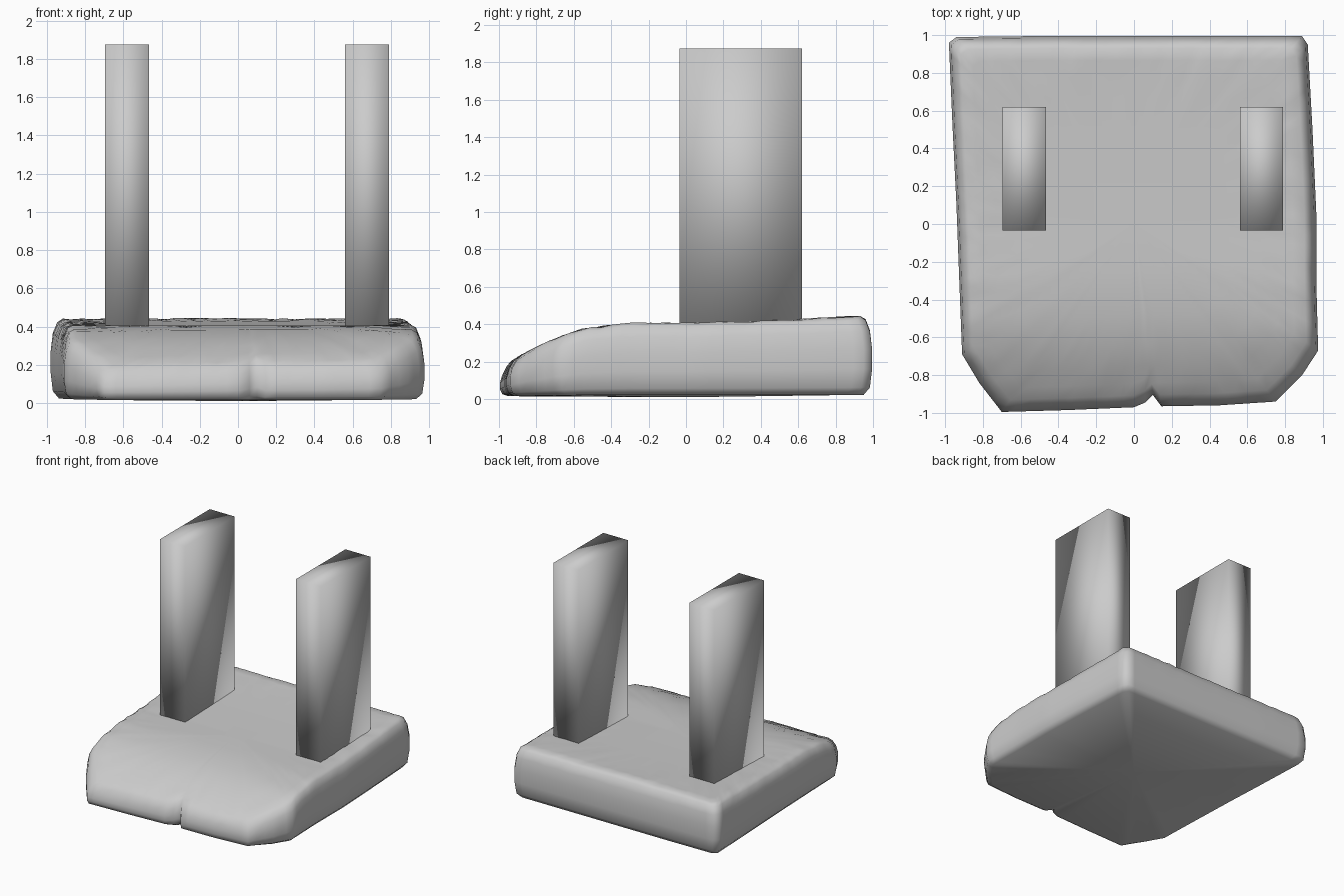
import bpy, bmesh, math, random
from mathutils import Vector

if "Cube" in bpy.data.objects:
    bpy.data.objects.remove(bpy.data.objects["Cube"])

random.seed(4)


def finish(name, bm):
    bmesh.ops.recalc_face_normals(bm, faces=bm.faces)
    mesh = bpy.data.meshes.new(name)
    bm.to_mesh(mesh)
    bm.free()
    obj = bpy.data.objects.new(name, mesh)
    bpy.context.collection.objects.link(obj)
    mesh.polygons.foreach_set("use_smooth", [True] * len(mesh.polygons))
    return obj


def lerp_table(table, v):
    if v <= table[0][0]:
        return table[0][1]
    for (a, fa), (b, fb) in zip(table, table[1:]):
        if v <= b:
            return fa + (fb - fa) * (v - a) / (b - a)
    return table[-1][1]


# Slab plan outline, with a small notch in the front edge
OUTLINE = [(-0.70, -0.995), (-0.35, -0.985), (0.0, -0.97), (0.06, -0.945), (0.10, -0.905),
           (0.145, -0.965), (0.45, -0.96), (0.75, -0.94), (0.89, -0.80), (0.975, -0.67),
           (0.965, -0.3), (0.965, 0.06), (0.945, 0.5), (0.92, 0.95), (0.89, 0.995),
           (0.45, 0.995), (-0.1, 0.995), (-0.5, 0.995), (-0.94, 0.99), (-0.98, 0.96),
           (-0.96, 0.5), (-0.94, 0.1), (-0.925, -0.3), (-0.91, -0.69), (-0.82, -0.84)]
# Top surface height along y: sloping nose, then nearly level
HEIGHT = [(-1.0, 0.13), (-0.95, 0.19), (-0.88, 0.235), (-0.72, 0.315), (-0.55, 0.375),
          (-0.3, 0.405), (0.0, 0.405), (0.5, 0.42), (0.88, 0.44), (1.0, 0.44)]
# Rings as (inset distance, fraction of local height)
RINGS = [(0.045, 0.03), (0.012, 0.12), (0.0, 0.35), (0.0, 0.6), (0.012, 0.82),
         (0.035, 0.96), (0.065, 1), (0.13, 1), (0.22, 1), (0.33, 1), (0.5, 1), (0.75, 1)]


def resample(points, step=0.06):
    out = []
    for i, p in enumerate(points):
        a, b = Vector(p), Vector(points[(i + 1) % len(points)])
        n = max(1, round((b - a).length / step))
        out += [a.lerp(b, k / n) for k in range(n)]
    return out


def make_slab():
    plan = resample(OUTLINE)
    bm = bmesh.new()
    rings = []
    for inset, frac in RINGS:
        ring = []
        for p in plan:
            x, y = p.x * (1 - inset), p.y * (1 - inset)
            if inset > 0.2 and y < -0.5 and abs(p.x - 0.08) < 0.08:
                y = -0.96 * (1 - inset)        # notch fades out inwards
            h = lerp_table(HEIGHT, y)
            z = 0.01 + frac * (h - 0.01)
            jitter = 0.005 if 0 < inset < 0.3 and frac > 0.2 else 0.0
            z += random.uniform(-jitter, jitter)
            ring.append(bm.verts.new((x, y, z)))
        rings.append(ring)
    n = len(plan)
    for lo, hi in zip(rings, rings[1:]):
        for i in range(n):
            j = (i + 1) % n
            bm.faces.new((lo[i], lo[j], hi[j], hi[i]))
    # Close the underside and the top
    for ring, z in ((rings[0], 0.01), (rings[-1], lerp_table(HEIGHT, 0))):
        centre = bm.verts.new((0, 0, z))
        for i in range(n):
            bm.faces.new((ring[i], ring[(i + 1) % n], centre))
    return finish("stone_slab", bm)


def make_post(name, x0, x1):
    bm = bmesh.new()
    bmesh.ops.create_cube(bm, size=1)
    y0, y1, z0, z1 = -0.035, 0.62, 0.39, 1.875
    for v in bm.verts:
        v.co = ((x0 + x1) / 2 + v.co.x * (x1 - x0),
                (y0 + y1) / 2 + v.co.y * (y1 - y0),
                (z0 + z1) / 2 + v.co.z * (z1 - z0))
    return finish(name, bm)


make_slab()
# Two upright posts
make_post("left_post", -0.695, -0.465)
make_post("right_post", 0.56, 0.79)
